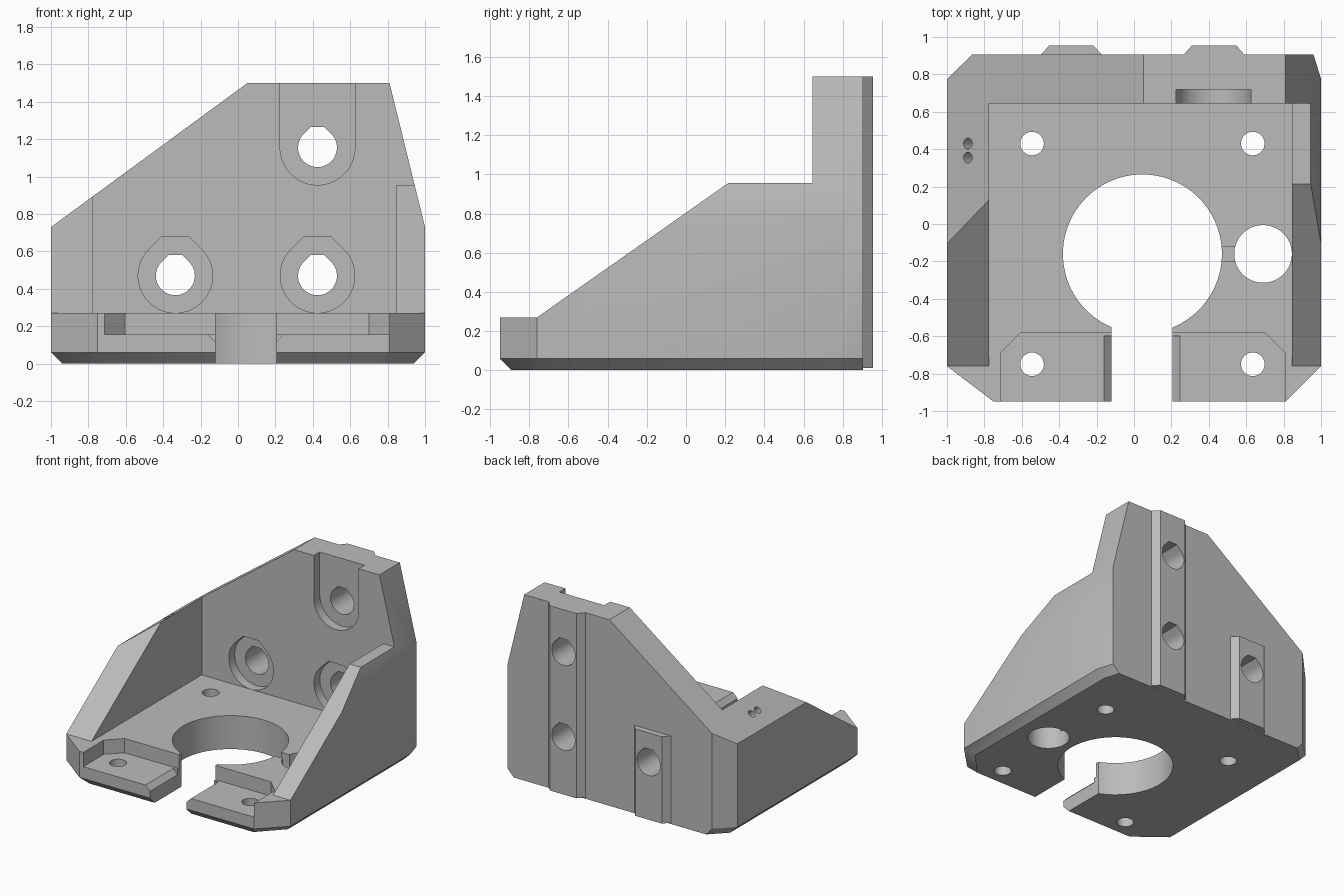
import bpy, bmesh
from math import sin, cos, pi, radians, sqrt
from mathutils import Vector

if "Cube" in bpy.data.objects:
    bpy.data.objects.remove(bpy.data.objects["Cube"], do_unlink=True)

gray = bpy.data.materials.new("plain gray")
gray.use_nodes = True
gray.diffuse_color = (0.5, 0.5, 0.5, 1)
gray.node_tree.nodes["Principled BSDF"].inputs["Base Color"].default_value = (0.5, 0.5, 0.5, 1)


def finish(bm, name):
    bmesh.ops.recalc_face_normals(bm, faces=bm.faces)
    mesh = bpy.data.meshes.new(name)
    bm.to_mesh(mesh)
    bm.free()
    mesh.materials.append(gray)
    obj = bpy.data.objects.new(name, mesh)
    bpy.context.collection.objects.link(obj)
    return obj


def prism(name, points, axis, low, high):
    """Extrude a 2D outline along one axis."""
    place = {"x": lambda a, b, d: (d, a, b),
             "y": lambda a, b, d: (a, d, b),
             "z": lambda a, b, d: (a, b, d)}[axis]
    bm = bmesh.new()
    loops = [[bm.verts.new(place(a, b, d)) for a, b in points] for d in (low, high)]
    for loop in loops:
        bm.faces.new(loop)
    for i in range(len(points)):
        j = (i + 1) % len(points)
        bm.faces.new((loops[0][i], loops[0][j], loops[1][j], loops[1][i]))
    return finish(bm, name)


def arc(x, y, r, start=0, end=360, steps=64):
    count = steps if end - start == 360 else steps + 1
    angles = [radians(start + (end - start) * i / steps) for i in range(count)]
    return [(x + r * cos(a), y + r * sin(a)) for a in angles]


def teardrop(x, z, r):
    """Circle with a flattened, 45 degree roof."""
    h = 1.06 * r
    w = sqrt(2) * r - h
    return arc(x, z, r, 135, 405, 48) + [(x + w, z + h), (x - w, z + h)]


def rect(a, b, c, d):
    return [(a, c), (b, c), (b, d), (a, d)]


# Solid block with a chamfered underside and sloping shoulders
outline = [(-0.75, -0.95), (0.81, -0.95), (1, -0.76), (1, 0.775),
           (0.96, 0.905), (-0.865, 0.905), (-1, 0.775), (-1, -0.76)]
bm = bmesh.new()
rings = [[bm.verts.new((x * s, 0.905 + (y - 0.905) * t, z)) for x, y in outline]
         for s, t, z in ((0.94, 0.968, 0), (1, 1, 0.06), (1, 1, 1.7))]
bm.faces.new(rings[0])
bm.faces.new(rings[2])
for lower, upper in zip(rings, rings[1:]):
    for i in range(len(outline)):
        j = (i + 1) % len(outline)
        bm.faces.new((lower[i], lower[j], upper[j], upper[i]))
left_slope = Vector((-0.77, 0, 1.05)).normalized()
for point, normal in (((0, 0, 1.5), (0, 0, 1)),
                      ((-1, 0, 0.73), left_slope),
                      ((1, 0, 0.73), (0.77, 0, 0.19))):
    bmesh.ops.bisect_plane(bm, geom=bm.verts[:] + bm.edges[:] + bm.faces[:],
                           plane_co=point, plane_no=normal, clear_outer=True)
    bmesh.ops.holes_fill(bm, edges=[e for e in bm.edges if e.is_boundary])
bracket = finish(bm, "motor_bracket")


def combine(tool, operation="DIFFERENCE"):
    mod = bracket.modifiers.new(tool.name, "BOOLEAN")
    mod.operation = operation
    mod.solver = "EXACT"
    mod.object = tool
    bpy.context.view_layer.objects.active = bracket
    bpy.ops.object.modifier_apply(modifier=mod.name)
    bpy.data.objects.remove(tool, do_unlink=True)


# Open interior and sloping side walls
combine(prism("interior", rect(-0.775, 0.845, -1.2, 0.645), "z", 0.27, 1.9))
combine(prism("wall_slope", [(-1.2, 0.27), (-0.76, 0.27), (0.215, 0.955), (0.645, 0.955),
                             (0.645, 1.9), (-1.2, 1.9)], "x", -1.3, 1.3))

# Locating ridges on the back
for x, top in ((0.428, 1.5), (-0.335, 0.71)):
    ridge = [(x - 0.163, 0.87), (x - 0.163, 0.905), (x - 0.118, 0.955),
             (x + 0.118, 0.955), (x + 0.163, 0.905), (x + 0.163, 0.87)]
    combine(prism("back_ridge", ridge, "z", 0.01, top), "UNION")

# Bolt holes and counterbores in the back wall
for x, z in ((-0.335, 0.47), (0.425, 0.47), (0.425, 1.155)):
    if z < 1:
        bore = teardrop(x, z, 0.199)
    else:
        bore = arc(x, z, 0.2, 180, 360, 32) + [(x + 0.2, 1.8), (x - 0.2, 1.8)]
    combine(prism("counterbore", bore, "y", 0.5, 0.72))
    combine(prism("bolt_hole", teardrop(x, z, 0.104), "y", 0.5, 1.2))

# Central opening, front slot and rod hole with its relief channel
combine(prism("central_hole", arc(0.045, -0.16, 0.425, steps=96), "z", -0.5, 0.6))
combine(prism("front_slot", rect(-0.12, 0.205, -1.3, -0.3), "z", -0.5, 0.6))
combine(prism("rod_hole", arc(0.69, -0.16, 0.154), "z", -0.5, 0.27 + 0.1))
combine(prism("relief_channel", rect(0.42, 0.58, -0.2, -0.12), "z", 0.13, 0.5))

# Stepped front pads with bevelled slot edges
for side, inner in ((-1, -0.12), (1, 0.205)):
    outer = -0.715 if side < 0 else 0.81
    pad = [(inner - side * 0.1, -1.2), (outer, -1.2), (outer, -0.69),
           (outer - side * 0.11, -0.58), (inner - side * 0.1, -0.58)]
    combine(prism("front_pad", pad, "z", 0.155, 0.6))
    edge = [(inner + side * 0.04, 0.155), (inner - side * 0.04, 0.075),
            (inner - side * 0.04, 0.3), (inner + side * 0.04, 0.3)]
    combine(prism("slot_bevel", edge, "y", -1.2, -0.6))

# Mounting holes in the floor
for x in (-0.545, 0.635):
    for y in (-0.75, 0.43):
        combine(prism("mount_hole", arc(x, y, 0.063, steps=32), "z", -0.5, 0.6))

# Pair of small blind holes, square to the left shoulder
for y in (0.355, 0.43):
    pin = prism("pin_hole", arc(0, 0, 0.029, steps=24), "z", -0.15, 0.1)
    pin.rotation_euler = left_slope.to_track_quat("Z", "Y").to_euler()
    pin.location = (-0.888, y, 0.812)
    bpy.context.view_layer.update()
    combine(pin)

bpy.ops.object.select_all(action="DESELECT")
bracket.select_set(True)
bpy.context.view_layer.objects.active = bracket
bpy.ops.object.shade_smooth_by_angle(angle=radians(30))
